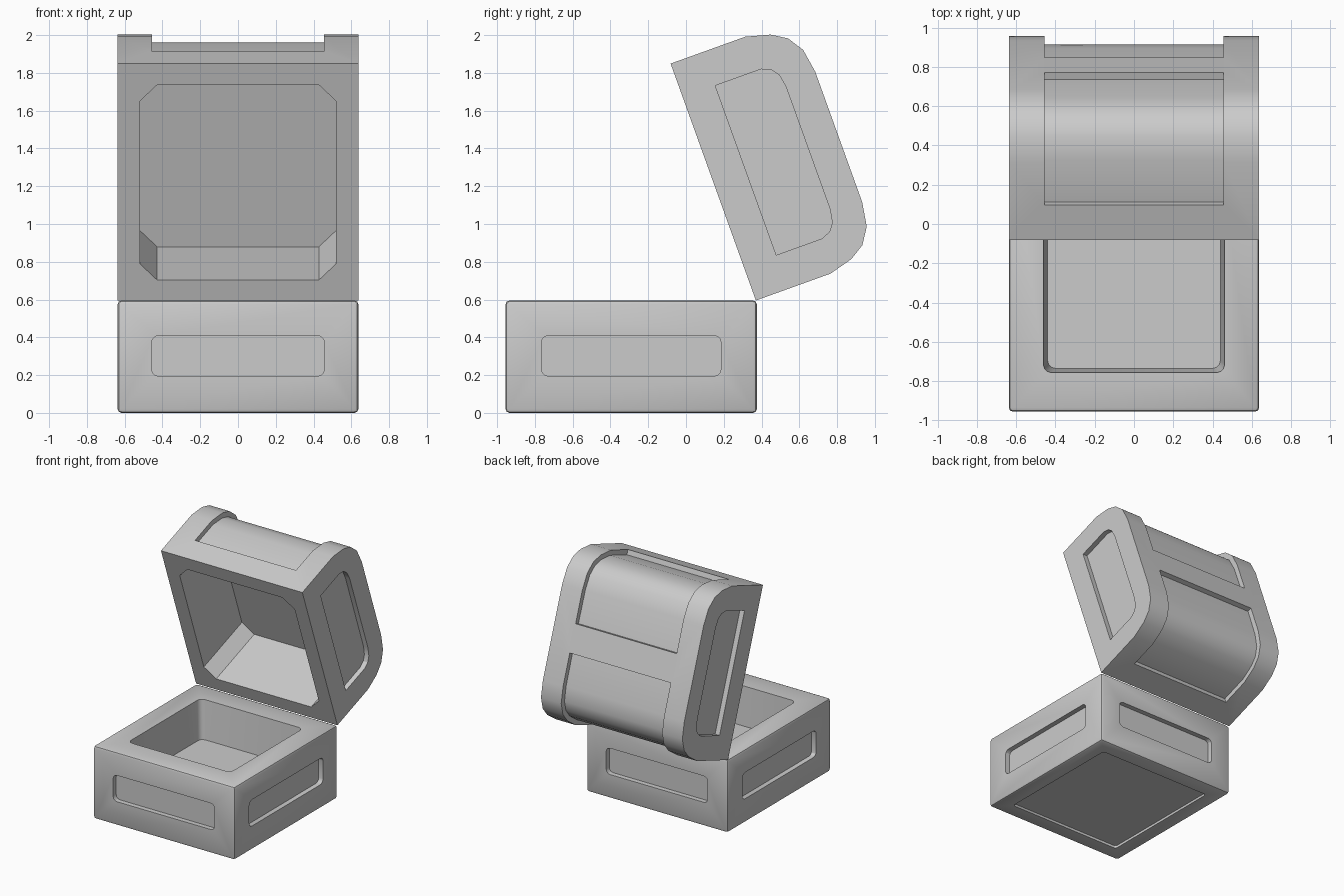
import bpy, bmesh, math

if "Cube" in bpy.data.objects:
    bpy.data.objects.remove(bpy.data.objects["Cube"])

# Axis maps: outline (a, b) plus depth c -> x, y, z
TOP = lambda a, b, c: (a, b, c)
FRONT = lambda a, b, c: (a, c, b)
SIDE = lambda a, b, c: (c, a, b)


def rounded(cx, cy, hw, hh, r, n=3):
    pts = []
    for k, (sx, sy) in enumerate([(1, 1), (-1, 1), (-1, -1), (1, -1)]):
        for i in range(n + 1):
            t = math.pi / 2 * (k + i / n)
            pts.append((cx + sx * (hw - r) + r * math.cos(t),
                        cy + sy * (hh - r) + r * math.sin(t)))
    return pts


def prism(name, pts, axes, c0, c1, taper=1.0):
    """Extrude an outline from c0 to c1, scaling the c1 end by taper."""
    mx = (min(p[0] for p in pts) + max(p[0] for p in pts)) / 2
    my = (min(p[1] for p in pts) + max(p[1] for p in pts)) / 2
    bm = bmesh.new()
    a = [bm.verts.new(axes(x, y, c0)) for x, y in pts]
    b = [bm.verts.new(axes(mx + (x - mx) * taper, my + (y - my) * taper, c1)) for x, y in pts]
    bm.faces.new(a)
    bm.faces.new(b)
    n = len(pts)
    for i in range(n):
        j = (i + 1) % n
        bm.faces.new((a[i], a[j], b[j], b[i]))
    bmesh.ops.recalc_face_normals(bm, faces=bm.faces)
    me = bpy.data.meshes.new(name)
    bm.to_mesh(me)
    bm.free()
    ob = bpy.data.objects.new(name, me)
    bpy.context.collection.objects.link(ob)
    return ob


def activate(ob):
    bpy.ops.object.select_all(action='DESELECT')
    ob.select_set(True)
    bpy.context.view_layer.objects.active = ob


def cut(ob, *args):
    cutter = prism("cutter", *args)
    cutter.hide_render = True
    m = ob.modifiers.new("cut", 'BOOLEAN')
    m.operation, m.solver, m.object = 'DIFFERENCE', 'EXACT', cutter
    activate(ob)
    bpy.ops.object.modifier_apply(modifier=m.name)
    bpy.data.objects.remove(cutter)


# Base: bevelled box with a tapered well and recessed panels
W, Y0, Y1, H, D = 0.637, -0.955, 0.375, 0.595, 0.04
YC = (Y0 + Y1) / 2
base = prism("chest_base", [(-W, Y0), (W, Y0), (W, Y1), (-W, Y1)], TOP, 0, H)
bev = base.modifiers.new("bevel", 'BEVEL')
bev.width, bev.segments = 0.02, 2
activate(base)
bpy.ops.object.modifier_apply(modifier=bev.name)

cut(base, rounded(0, YC, 0.44, 0.445, 0.04), TOP, 0.28, H + 0.01, 1.05)
cut(base, rounded(0, YC, 0.51, 0.535, 0.02), TOP, -0.1, 0.02)
for s in (-1, 1):
    cut(base, rounded(YC, 0.302, 0.475, 0.107, 0.035), SIDE, s * (W - D), s * 0.8)
for inner, outer in ((Y0 + D, Y0 - 0.1), (Y1 - D, Y1 + 0.1)):
    cut(base, rounded(0, 0.302, 0.457, 0.107, 0.035), FRONT, inner, outer)

# Lid: rounded profile in (depth, height) coordinates, hinge edge at the origin
L = 1.333
flip = lambda pts: [(v, L - u) for v, u in reversed(pts)]
half = [(0, 0), (0.42, 0), (0.55, 0.035), (0.63, 0.085), (0.685, 0.17), (0.706, 0.3)]
lid = prism("chest_lid", half + flip(half), SIDE, -W, W)

# Lid hollow with chamfered corners
hx, u0, u1, c = 0.518, 0.115, 1.213, 0.09
octagon = [(-hx + c, u0), (hx - c, u0), (hx, u0 + c), (hx, u1 - c),
           (hx - c, u1), (-hx + c, u1), (-hx, u1 - c), (-hx, u0 + c)]
cut(lid, octagon, FRONT, -0.1, 0.52)

# Curved panels wrapping the lid above and below the middle rib
wrap = [(0.19, -0.1), (0.19, 0.04), (0.42, 0.04), (0.535, 0.073), (0.6, 0.115),
        (0.645, 0.185), (0.665, 0.3), (0.668, 0.555), (0.85, 0.555), (0.85, -0.1)]
for outline in (wrap, flip(wrap)):
    cut(lid, outline, SIDE, -0.455, 0.455)

# End panels with rounded outer corners
e = [(0.183, 0.19), (0.44, 0.19), (0.49, 0.21), (0.52, 0.25), (0.533, 0.32)]
for s in (-1, 1):
    cut(lid, e + flip(e), SIDE, s * (W - D), s * 0.8)

lid.location = (0, 0.37, 0.595)
lid.rotation_euler.x = math.radians(19.8)

for ob in (base, lid):
    activate(ob)
    bpy.ops.object.shade_smooth_by_angle(angle=math.radians(30))
